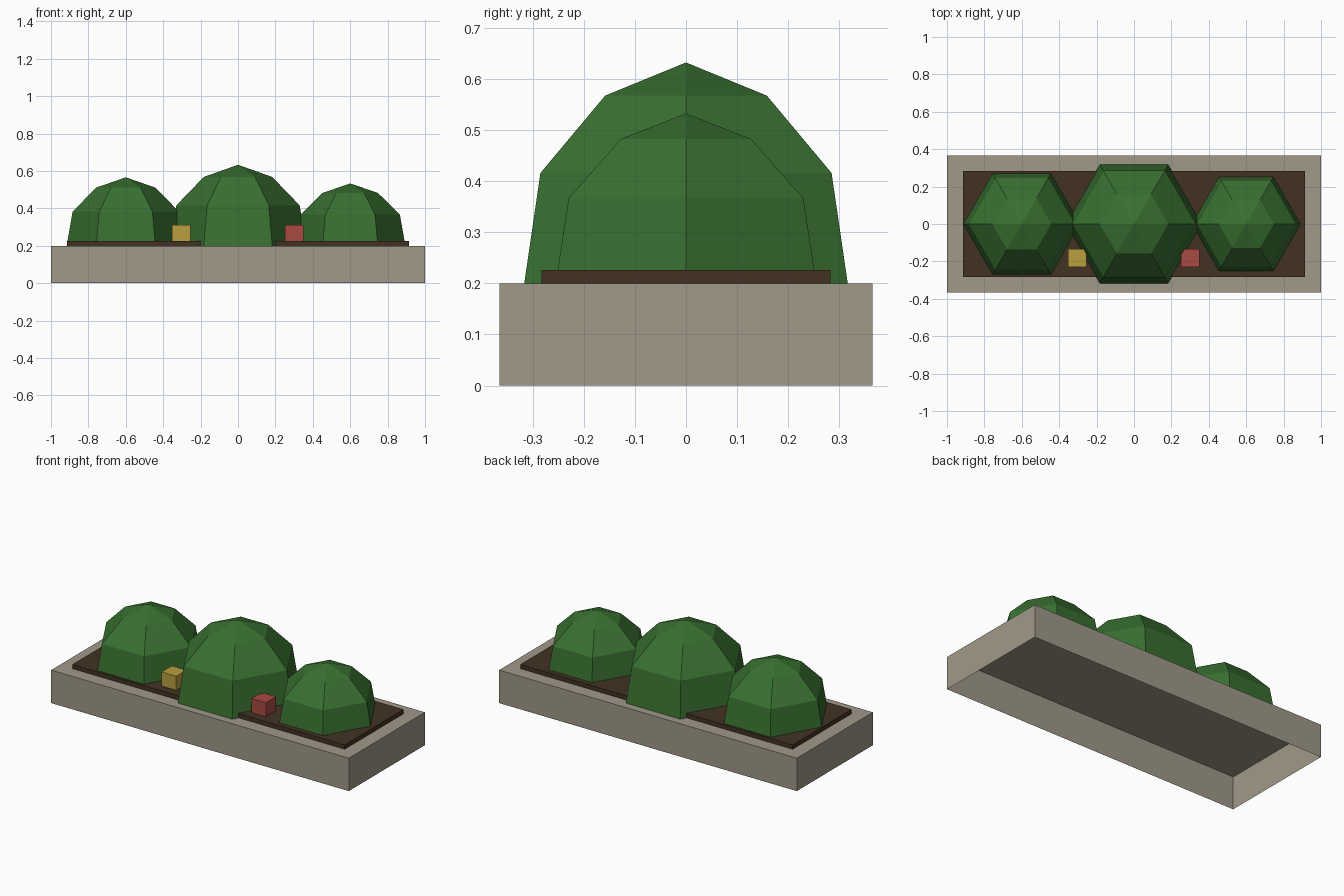
import bpy
import bmesh
from math import cos, sin, tau

cube = bpy.data.objects.get("Cube")
if cube:
    bpy.data.objects.remove(cube, do_unlink=True)


def material(name, rgb):
    mat = bpy.data.materials.new(name)
    mat.use_nodes = True
    mat.diffuse_color = (*rgb, 1)
    mat.node_tree.nodes["Principled BSDF"].inputs["Base Color"].default_value = (*rgb, 1)
    return mat


stone = material("stone", (0.35, 0.32, 0.25))
earth = material("earth", (0.055, 0.032, 0.016))
leaf = material("leaf_green", (0.04, 0.16, 0.03))
yellow = material("yellow", (0.49, 0.35, 0.05))
red = material("red", (0.4, 0.07, 0.055))


def finish(name, bm, mat, location):
    mesh = bpy.data.meshes.new(name)
    bmesh.ops.recalc_face_normals(bm, faces=bm.faces)
    # Every part is open underneath
    bottoms = [f for f in bm.faces if f.normal.z < -0.99]
    bmesh.ops.delete(bm, geom=bottoms, context="FACES")
    bm.to_mesh(mesh)
    bm.free()
    mesh.materials.append(mat)
    obj = bpy.data.objects.new(name, mesh)
    obj.location = location
    bpy.context.collection.objects.link(obj)


def box(name, size, location, mat):
    """Box with its base centred on location."""
    bm = bmesh.new()
    bmesh.ops.create_cube(bm, size=1)
    bmesh.ops.translate(bm, verts=bm.verts, vec=(0, 0, 0.5))
    bmesh.ops.scale(bm, verts=bm.verts, vec=size)
    finish(name, bm, mat, location)


def bush(name, x, radius, height, sides=6):
    """Six-sided faceted dome built from stacked rings and an apex."""
    bm = bmesh.new()
    rings = []
    for r, z in ((1, 0), (0.9, 0.5), (0.5, 0.85)):
        rings.append([bm.verts.new((radius * r * cos(tau * i / sides),
                                    radius * r * sin(tau * i / sides),
                                    height * z)) for i in range(sides)])
    apex = bm.verts.new((0, 0, height))
    bm.faces.new(rings[0][::-1])
    for i in range(sides):
        j = (i + 1) % sides
        for low, high in zip(rings, rings[1:]):
            bm.faces.new((low[i], low[j], high[j], high[i]))
        bm.faces.new((rings[-1][i], rings[-1][j], apex))
    finish(name, bm, leaf, (x, 0, 0.2))


# Planter and its bed of soil
box("planter", (2, 0.73, 0.2), (0, 0, 0), stone)
box("soil", (1.83, 0.566, 0.026), (0, 0, 0.2), earth)

# Row of bushes
bush("right_bush", -0.6, 0.316, 0.366)
bush("middle_bush", 0, 0.366, 0.433)
bush("left_bush", 0.6, 0.295, 0.333)

# Flowers between the bushes
for name, x, mat in (("yellow_flower", -0.303, yellow), ("red_flower", 0.3, red)):
    box(name, (0.098, 0.098, 0.098), (x, -0.182, 0.213), mat)
